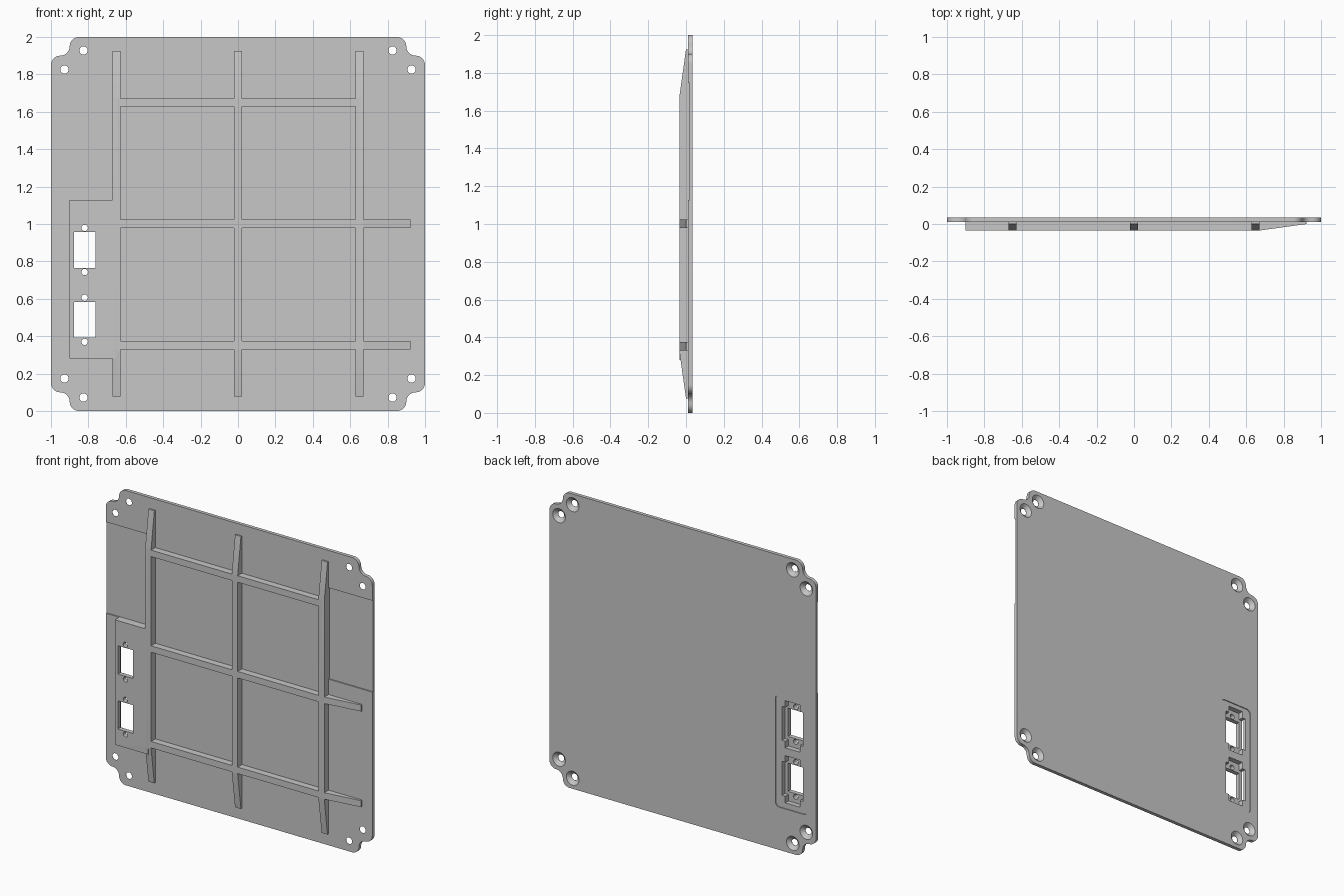
import bpy, bmesh
from math import sin, cos, radians

if "Cube" in bpy.data.objects:
    bpy.data.objects.remove(bpy.data.objects["Cube"], do_unlink=True)

GREY = (0.575, 0.575, 0.575, 1)
mat = bpy.data.materials.new("light_grey")
mat.use_nodes = True
mat.diffuse_color = GREY
mat.node_tree.nodes["Principled BSDF"].inputs["Base Color"].default_value = GREY

BACK, FACE, RIB = 0.035, 0.011, -0.035   # depths of back, sheet front, rib front


def loft(name, start, end, axis, lo, hi):
    """Solid between two matching outlines placed at lo and hi on an axis."""
    place = {"x": lambda p, d: (d, *p), "y": lambda p, d: (p[0], d, p[1]),
             "z": lambda p, d: (*p, d)}[axis]
    bm = bmesh.new()
    a = [bm.verts.new(place(p, lo)) for p in start]
    b = [bm.verts.new(place(p, hi)) for p in end]
    bm.faces.new(a)
    bm.faces.new(b)
    for i in range(len(a)):
        j = (i + 1) % len(a)
        bm.faces.new((a[i], a[j], b[j], b[i]))
    bmesh.ops.recalc_face_normals(bm, faces=bm.faces)
    me = bpy.data.meshes.new(name)
    bm.to_mesh(me)
    bm.free()
    me.materials.append(mat)
    ob = bpy.data.objects.new(name, me)
    bpy.context.collection.objects.link(ob)
    return ob


def prism(name, pts, axis, lo, hi):
    return loft(name, pts, pts, axis, lo, hi)


def rect(x0, x1, z0, z1):
    return [(x0, z0), (x1, z0), (x1, z1), (x0, z1)]


def arc(cx, cz, r, a0, a1, n=8):
    return [(cx + r * cos(radians(a0 + (a1 - a0) * i / n)),
             cz + r * sin(radians(a0 + (a1 - a0) * i / n))) for i in range(n + 1)]


def circle(cx, cz, r, n=32):
    return arc(cx, cz, r, 0, 360 - 360 / n, n - 1)


def combine(body, tool, operation):
    mod = body.modifiers.new("combine", "BOOLEAN")
    mod.object, mod.operation, mod.solver = tool, operation, "EXACT"
    bpy.context.view_layer.objects.active = body
    bpy.ops.object.modifier_apply(modifier=mod.name)
    bpy.data.objects.remove(tool, do_unlink=True)


# Sheet with S-curved notched corners
corner = (arc(0.95, 0.85, 0.05, 0, 90) + arc(0.95, 0.95, 0.05, 270, 180)[1:]
          + arc(0.85, 0.95, 0.05, 0, 90)[1:])
outline = (corner + [(-x, z) for x, z in reversed(corner)]
           + [(-x, -z) for x, z in corner] + [(x, -z) for x, z in reversed(corner)])
panel = prism("cover_panel", [(x, z + 1) for x, z in outline], "y", FACE, BACK)

# Shallow recesses on the front side margins
for s in (-1, 1):
    combine(panel, prism("recess", rect(*sorted((s * 0.65, s * 1.1)), 1.127, 1.747),
                         "y", -0.1, FACE + 0.008), "DIFFERENCE")

# Connector housing on the front
combine(panel, prism("housing", rect(-0.9, -0.65, 0.28, 1.127), "y", RIB, 0.025), "UNION")

# Stiffening ribs, tapered where they run out
HALF = 0.022
for x in (-0.65, 0, 0.65):
    side = [(0.025, 0.077), (0, 0.077), (RIB, 0.325), (RIB, 1.675), (0, 1.925), (0.025, 1.925)]
    combine(panel, prism("upright_rib", side, "x", x - HALF, x + HALF), "UNION")
tapered = [(-0.64, 0.025), (-0.64, RIB), (0.67, RIB), (0.923, 0), (0.923, 0.025)]
straight = rect(-0.64, 0.64, RIB, 0.025)
for z, plan in ((0.352, tapered), (1.001, tapered), (1.65, straight)):
    combine(panel, prism("cross_rib", plan, "z", z - HALF, z + HALF), "UNION")

# Rounded shallow pocket on the back
r, x0, x1, z0, z1 = 0.03, -0.937, -0.695, 0.29, 1.05
pocket = (arc(x1 - r, z1 - r, r, 0, 90) + arc(x0 + r, z1 - r, r, 90, 180)
          + arc(x0 + r, z0 + r, r, 180, 270) + arc(x1 - r, z0 + r, r, 270, 360))
combine(panel, prism("pocket", pocket, "y", BACK - 0.006, 0.1), "DIFFERENCE")

# Connector openings: cross-shaped seat, window and two screw holes each
for z in (0.488, 0.861):
    x = -0.82
    quarter = [(0.08, 0.115), (0.055, 0.115), (0.055, 0.16)]
    seat = (quarter + [(-a, b) for a, b in reversed(quarter)]
            + [(-a, -b) for a, b in quarter] + [(a, -b) for a, b in reversed(quarter)])
    combine(panel, prism("seat", [(x + a, z + b) for a, b in seat], "y", -0.005, 0.1),
            "DIFFERENCE")
    combine(panel, prism("window", rect(x - 0.058, x + 0.058, z - 0.096, z + 0.096),
                         "y", -0.1, 0.1), "DIFFERENCE")
    for s in (-1, 1):
        combine(panel, prism("screw_hole", circle(x, z + s * 0.118, 0.017, 20),
                             "y", -0.1, 0.1), "DIFFERENCE")

# Countersunk mounting holes, two at each corner
for sx in (-1, 1):
    for sz in (-1, 1):
        for a, b in ((0.928, 0.826), (0.826, 0.928)):
            x, z = sx * a, 1 + sz * b
            combine(panel, prism("bolt_hole", circle(x, z, 0.022), "y", -0.1, 0.1), "DIFFERENCE")
            combine(panel, loft("countersink", circle(x, z, 0.021), circle(x, z, 0.05),
                                "y", 0.012, BACK + 0.002), "DIFFERENCE")

bpy.ops.object.select_all(action="DESELECT")
panel.select_set(True)
bpy.context.view_layer.objects.active = panel
bpy.ops.object.shade_smooth_by_angle(angle=radians(25))
